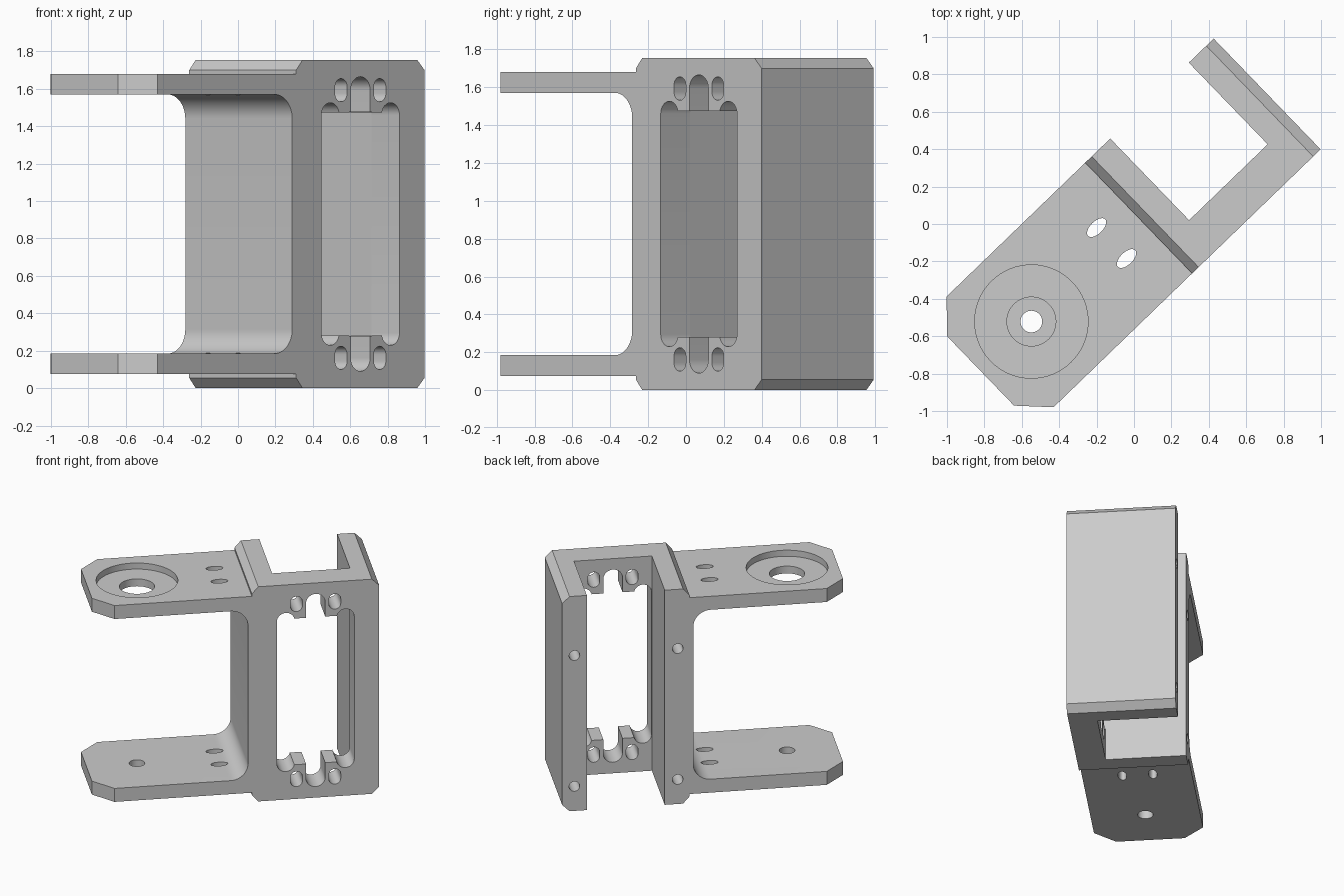
import bpy, bmesh, math
from mathutils import Matrix

if "Cube" in bpy.data.objects:
    bpy.data.objects.remove(bpy.data.objects["Cube"])

MID = 0.8775      # mirror height
TOP = 2 * MID
V0, V1 = -0.406, 0.417   # depth of the bracket


def arc(cx, cy, rx, a0, a1, n=14, ry=None):
    ry = rx if ry is None else ry
    return [(cx + rx * math.cos(math.radians(a0 + (a1 - a0) * i / n)),
             cy + ry * math.sin(math.radians(a0 + (a1 - a0) * i / n))) for i in range(n + 1)]


def ring(cx, cy, rx, ry=None, n=40):
    return arc(cx, cy, rx, 0, 360, n, ry)[:-1]


def prism(name, pts, axis, lo, hi):
    """Extrude a 2D outline: axis 'v' uses (u, z) points, axis 'z' uses (u, v) points."""
    place = (lambda p, h: (p[0], h, p[1])) if axis == 'v' else (lambda p, h: (p[0], p[1], h))
    bm = bmesh.new()
    a = [bm.verts.new(place(p, lo)) for p in pts]
    b = [bm.verts.new(place(p, hi)) for p in pts]
    bm.faces.new(a)
    bm.faces.new(b[::-1])
    for i in range(len(pts)):
        j = (i + 1) % len(pts)
        bm.faces.new((a[j], a[i], b[i], b[j]))
    bm.normal_update()
    if bm.calc_volume(signed=True) < 0:
        bmesh.ops.reverse_faces(bm, faces=bm.faces[:])
    me = bpy.data.meshes.new(name)
    bm.to_mesh(me)
    bm.free()
    ob = bpy.data.objects.new(name, me)
    bpy.context.collection.objects.link(ob)
    return ob


def rect(u0, u1, w0, w1):
    return [(u0, w0), (u1, w0), (u1, w1), (u0, w1)]


def flip(pts):
    """Mirror an outline about mid height, reversing its order."""
    return [(u, TOP - z) for u, z in reversed(pts)]


# Side profile: two arms, filleted throat, chamfered body (lower half mirrored up)
R = 0.13
lower = [(-1.136, 0.075), (0.04, 0.075), (0.04, 0.055), (0.088, 0.0), (0.94, 0.0), (0.995, 0.055)]
throat = [(-1.136, 0.185)] + arc(0.011 - R, 0.185 + R, R, -90, 0)
profile = lower + flip(lower) + flip(throat[::-1]) + throat[::-1]
bracket = prism("servo_bracket", profile, 'v', V0, V1)


def cut(pts, axis, lo, hi):
    """Subtract a prism from the bracket and discard the cutter."""
    cutter = prism("cutter", pts, axis, lo, hi)
    cutter.hide_render = True
    m = bracket.modifiers.new("cut", 'BOOLEAN')
    m.operation, m.solver, m.object = 'DIFFERENCE', 'EXACT', cutter
    bpy.context.view_layer.update()
    dg = bpy.context.evaluated_depsgraph_get()
    result = bpy.data.meshes.new_from_object(bracket.evaluated_get(dg))
    bracket.modifiers.clear()
    if len(result.polygons):
        bracket.data = result
    bpy.data.objects.remove(cutter)


# Rear bay between the two flanges
cut(rect(0.226, 0.81, -0.19, 1.0), 'z', -0.5, 2.5)

# Window with relieved corners and central slots
CU = 0.518
quarter = (arc(0.294, 1.46, 0.066, 180, 13) + [(CU - 0.072, 1.475)]
           + arc(CU, 1.593, 0.072, 180, 90))
upper = quarter + [(2 * CU - u, z) for u, z in reversed(quarter[:-1])]
cut(upper + flip(upper), 'v', -0.7, 0.0)

# Screw slots beside each central slot
for s in (-1, 1):
    u = CU + s * 0.144
    slot = arc(u, 1.61, 0.045, 0, 180) + arc(u, 1.576, 0.045, 180, 360)
    cut(slot, 'v', -0.7, 0.0)
    cut(flip(slot), 'v', -0.7, 0.0)

# Blind screw holes in the flange ends
for u in (0.128, 0.903):
    for z in (0.2, 1.27):
        cut(ring(u, z, 0.04, n=24), 'v', 0.15, 0.6)

# Clipped corners of the arms
cut([(-0.99, V0), (-0.79, V0 - 0.21), (-1.5, V0 - 0.21), (-1.5, -0.253), (-1.136, -0.253)], 'z', -0.5, 2.5)
cut([(-0.99, V1), (-0.79, V1 + 0.21), (-1.5, V1 + 0.21), (-1.5, 0.263), (-1.136, 0.263)], 'z', -0.5, 2.5)

# Oval screw holes through both arms
for v in (0.125, -0.105):
    cut(ring(-0.157, v, 0.064, 0.033, 28), 'z', -0.5, 2.5)

# Pivot: bearing pocket and bore above, small bore below
HU, HV = -0.757, 0.006
cut(ring(HU, HV, 0.303, n=64), 'z', 1.63, 2.0)
cut(ring(HU, HV, 0.131), 'z', 1.4, 1.8)
cut(ring(HU, HV, 0.058), 'z', -0.2, 0.4)

# Turn the bracket to its resting angle
mesh = bracket.data
mesh.transform(Matrix.Rotation(math.radians(44), 4, 'Z'))

# Plain grey finish
grey = bpy.data.materials.new("light_grey")
grey.diffuse_color = (0.6, 0.6, 0.6, 1)
grey.use_nodes = True
grey.node_tree.nodes["Principled BSDF"].inputs["Base Color"].default_value = grey.diffuse_color
mesh.materials.clear()
mesh.materials.append(grey)
bpy.context.view_layer.objects.active = bracket
bracket.select_set(True)
bpy.ops.object.shade_smooth_by_angle(angle=math.radians(30))
